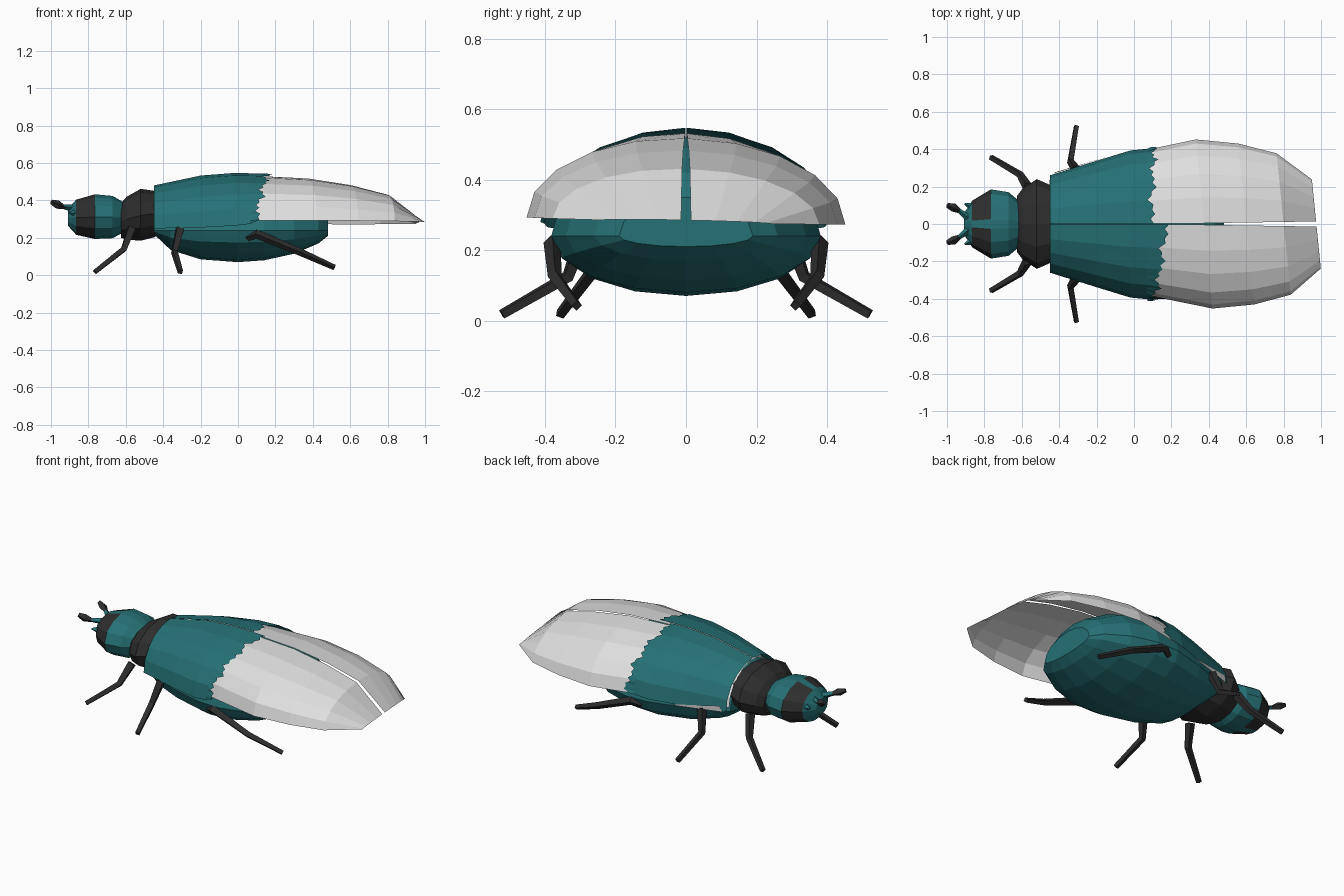
import bpy, math
from mathutils import Vector

if "Cube" in bpy.data.objects:
    bpy.data.objects.remove(bpy.data.objects["Cube"])


def material(name, rgb):
    m = bpy.data.materials.new(name)
    m.diffuse_color = (*rgb, 1)
    m.use_nodes = True
    m.node_tree.nodes["Principled BSDF"].inputs["Base Color"].default_value = m.diffuse_color
    return m


TEAL = material("teal", (0.019, 0.165, 0.18))
WHITE = material("pale_grey", (0.74, 0.74, 0.74))
DARK = material("charcoal", (0.027, 0.027, 0.027))


def loft(name, rings, mats, closed=True, caps=True):
    """Skin a list of equally sized point rings."""
    n = len(rings[0])
    verts = [p for r in rings for p in r]
    faces = []
    for i in range(len(rings) - 1):
        for j in range(n if closed else n - 1):
            k = (j + 1) % n
            faces.append((i * n + j, i * n + k, (i + 1) * n + k, (i + 1) * n + j))
    if caps:
        faces.append(tuple(range(n))[::-1])
        faces.append(tuple(range((len(rings) - 1) * n, len(rings) * n)))
    me = bpy.data.meshes.new(name)
    me.from_pydata(verts, [], faces)
    for m in mats:
        me.materials.append(m)
    ob = bpy.data.objects.new(name, me)
    bpy.context.collection.objects.link(ob)
    return ob


def oval(x, ry, zbot, zmid, ztop, angles):
    """Oval ring across x, angle 0 at the top."""
    pts = []
    for a in angles:
        c = math.cos(a)
        pts.append((x, ry * math.sin(a), zmid + c * ((ztop - zmid) if c > 0 else (zmid - zbot))))
    return pts


def circle(n):
    return [2 * math.pi * i / n for i in range(n)]


# Abdomen
abdomen = [(-0.45, 0.22, 0.22, 0.42), (-0.36, 0.27, 0.135, 0.46), (-0.2, 0.325, 0.085, 0.50),
           (0.0, 0.378, 0.07, 0.52), (0.14, 0.382, 0.08, 0.52), (0.3, 0.34, 0.115, 0.49),
           (0.43, 0.26, 0.17, 0.42), (0.48, 0.19, 0.21, 0.35)]
loft("abdomen", [oval(x, w, b, 0.24, t, circle(16)) for x, w, b, t in abdomen], [TEAL])

# Thorax
thorax = [(-0.625, 0.15, 0.20, 0.29, 0.385), (-0.595, 0.19, 0.19, 0.30, 0.42),
          (-0.52, 0.24, 0.185, 0.32, 0.462), (-0.44, 0.205, 0.205, 0.33, 0.45)]
loft("thorax", [oval(*s, circle(12)) for s in thorax], [DARK])

# Head, with dark eyes split by a narrow strip above and below
half = [0.14, 0.55, 1.05, 1.57, 2.09, 2.59, 3.0]
head_angles = half + [2 * math.pi - a for a in reversed(half)]
head_rings = [(-0.91, 0.055, 0.265, 0.31, 0.355), (-0.865, 0.125, 0.215, 0.31, 0.405),
              (-0.765, 0.185, 0.193, 0.31, 0.434), (-0.67, 0.17, 0.197, 0.31, 0.425),
              (-0.61, 0.12, 0.23, 0.31, 0.39)]
head = loft("head", [oval(*r, head_angles) for r in head_rings], [TEAL, DARK])
for f in head.data.polygons:
    if -0.85 < f.center.x < -0.78 and abs(f.center.y) > 0.012:
        f.material_index = 1


# Wing shells: half arches along x, slightly skewed as a pair
def skew(x, y, z):
    return (x - 0.1 * y, y, z - 0.022 * y)


def arch(x, w, zb, zt, y0, side, count, segs=5):
    """Quarter oval polyline, resampled to count points without changing its facets."""
    corners = []
    for i in range(segs + 1):
        a = math.pi / 2 * i / segs
        corners.append(Vector((x, side * (y0 + (w - y0) * math.sin(a)), zb + (zt - zb) * math.cos(a))))
    out = []
    for k in range(count):
        t = k / (count - 1) * segs
        i = min(int(t), segs - 1)
        out.append(corners[i].lerp(corners[i + 1], t - i))
    return out


wing = [(-0.43, 0.235, 0.275, 0.455, 0.003), (-0.1, 0.35, 0.285, 0.522, 0.003),
        (0.1, 0.395, 0.285, 0.531, 0.003), (0.375, 0.452, 0.283, 0.517, 0.004),
        (0.6, 0.43, 0.282, 0.482, 0.008), (0.8, 0.378, 0.281, 0.43, 0.011),
        (0.975, 0.238, 0.28, 0.285, 0.014)]
cover = [(-0.45, 0.26, 0.25, 0.48, 0.002), (-0.2, 0.338, 0.255, 0.533, 0.002),
         (-0.02, 0.393, 0.265, 0.547, 0.002), (0.07, 0.402, 0.275, 0.545, 0.002)]

for side, tag in ((1, "left"), (-1, "right")):
    rings = [[skew(*p) for p in arch(*s, side, 6)] for s in wing]
    loft("hind_wing_" + tag, rings, [WHITE], closed=False, caps=False)

    # Front wing cover with a jagged rear edge
    rings = [[tuple(p) for p in arch(*s, side, 26)] for s in cover]
    last = arch(0.14, 0.413, 0.28, 0.542, 0.002, side, 26)
    edge = []
    for k, p in enumerate(last):
        t = k / 25
        x = (0.095 + 0.02 * t) if side > 0 else (0.175 - 0.08 * t)
        x += (0.012, -0.016, 0.004, -0.006)[k % 4] + 0.012 * math.sin(k * 0.9)
        # follow the flare of the wing underneath
        edge.append((x, p.y, p.z))
    rings.append(edge)
    loft("wing_cover_" + tag, rings, [TEAL], closed=False, caps=False)

# Sliver of the hind wing showing below one cover
loft("wing_sliver", [[(-0.43, 0.27, 0.25), (-0.42, 0.277, 0.287)],
                     [(-0.14, 0.36, 0.25), (-0.14, 0.36, 0.254)]], [WHITE], closed=False, caps=False)


# Legs and feelers: four-sided tubes along a path
def tube(name, path, radii, mat):
    cu = bpy.data.curves.new(name + "_path", 'CURVE')
    cu.dimensions = '3D'
    cu.bevel_depth = 1.0
    cu.bevel_resolution = 0
    cu.use_fill_caps = True
    sp = cu.splines.new('POLY')
    sp.points.add(len(path) - 1)
    for pt, co, r in zip(sp.points, path, radii):
        pt.co = (*co, 1)
        pt.radius = r
    tmp = bpy.data.objects.new(name + "_tmp", cu)
    bpy.context.collection.objects.link(tmp)
    bpy.context.view_layer.update()
    me = bpy.data.meshes.new_from_object(tmp.evaluated_get(bpy.context.evaluated_depsgraph_get()))
    bpy.data.objects.remove(tmp)
    me.name = name
    me.materials.clear()
    me.materials.append(mat)
    for f in me.polygons:
        f.use_smooth = False
        f.material_index = 0
    ob = bpy.data.objects.new(name, me)
    bpy.context.collection.objects.link(ob)


parts = [
    ("front_leg", [(-0.57, 0.2, 0.25), (-0.61, 0.265, 0.14), (-0.765, 0.357, 0.018)], (0.027, 0.02, 0.016), DARK),
    ("middle_leg", [(-0.31, 0.29, 0.25), (-0.34, 0.335, 0.125), (-0.308, 0.522, 0.018)], (0.027, 0.02, 0.016), DARK),
    ("hind_leg", [(0.05, 0.35, 0.2), (0.1, 0.38, 0.22), (0.33, 0.372, 0.125), (0.515, 0.31, 0.042)],
     (0.02, 0.025, 0.02, 0.015), DARK),
    ("feeler_stem", [(-0.87, 0.02, 0.355), (-0.94, 0.075, 0.368)], (0.022, 0.011), TEAL),
    ("feeler_club", [(-0.925, 0.065, 0.362), (-0.965, 0.088, 0.378), (-0.998, 0.1, 0.392)],
     (0.01, 0.023, 0.013), DARK),
    ("face_horn", [(-0.85, 0.085, 0.33), (-0.905, 0.108, 0.335)], (0.03, 0.004), TEAL),
]
for name, path, radii, mat in parts:
    for side, tag in ((1, "left"), (-1, "right")):
        tube(name + "_" + tag, [(x, side * y, z) for x, y, z in path], radii, mat)
